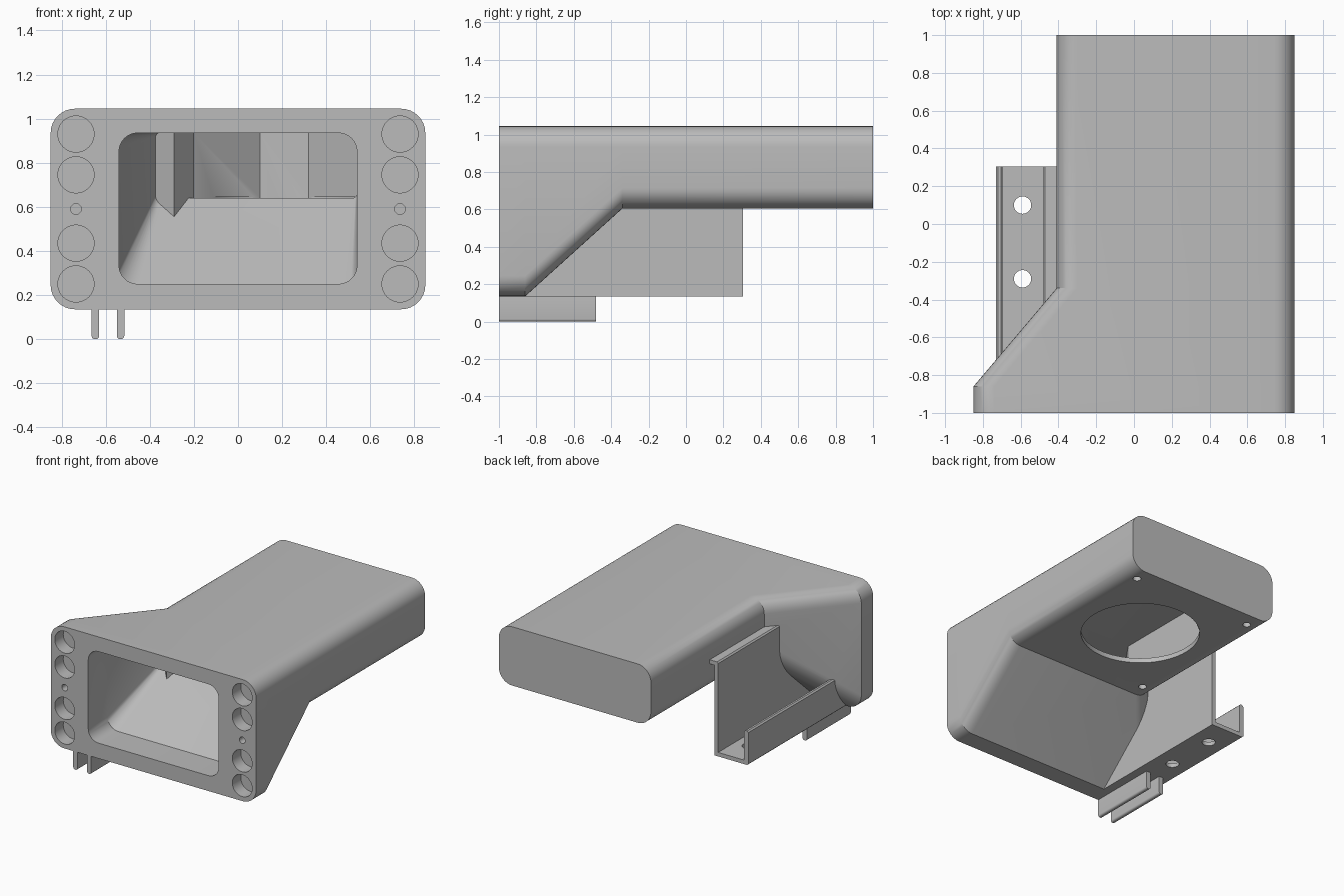
import bpy, bmesh, math

cube = bpy.data.objects.get("Cube")
if cube:
    bpy.data.objects.remove(cube, do_unlink=True)

grey = bpy.data.materials.new("plain grey")
grey.use_nodes = True
colour = (0.5, 0.5, 0.5, 1)
grey.diffuse_color = colour
grey.node_tree.nodes["Principled BSDF"].inputs["Base Color"].default_value = colour


def loft(name, rings):
    """Skin a row of equal-length closed rings and cap both ends."""
    bm = bmesh.new()
    rows = [[bm.verts.new(p) for p in ring] for ring in rings]
    for a, b in zip(rows, rows[1:]):
        for i in range(len(a)):
            j = (i + 1) % len(a)
            bm.faces.new((a[i], a[j], b[j], b[i]))
    bm.faces.new(rows[0])
    bm.faces.new(rows[-1])
    bmesh.ops.recalc_face_normals(bm, faces=bm.faces)
    mesh = bpy.data.meshes.new(name)
    bm.to_mesh(mesh)
    bm.free()
    mesh.materials.append(grey)
    ob = bpy.data.objects.new(name, mesh)
    bpy.context.collection.objects.link(ob)
    return ob


def rounded_ring(y, x0, x1, z0, z1, r, steps=8):
    ring = []
    corners = [(x1 - r, z1 - r), (x0 + r, z1 - r), (x0 + r, z0 + r), (x1 - r, z0 + r)]
    for k, (cx, cz) in enumerate(corners):
        for s in range(steps + 1):
            a = math.pi / 2 * (k + s / steps)
            ring.append((cx + r * math.cos(a), y, cz + r * math.sin(a)))
    return ring


def plan_prism(name, points, z0, z1):
    return loft(name, [[(x, y, z) for x, y in points] for z in (z0, z1)])


def along_y(name, points, y0, y1):
    return loft(name, [[(x, y, z) for x, z in points] for y in (y0, y1)])


def circle(cx, cy, r, n=48):
    return [(cx + r * math.cos(math.tau * i / n), cy + r * math.sin(math.tau * i / n))
            for i in range(n)]


def combine(target, other, operation):
    """Apply a boolean and discard the helper."""
    mod = target.modifiers.new("boolean", "BOOLEAN")
    mod.operation = operation
    mod.solver = "EXACT"
    mod.object = other
    bpy.context.view_layer.objects.active = target
    bpy.ops.object.modifier_apply(modifier=mod.name)
    bpy.data.objects.remove(other, do_unlink=True)


# Outer duct: wide front flange tapering into a flat rear housing
duct = loft("duct_housing", [
    rounded_ring(-1, -.85, .85, .135, 1.045, .11),
    rounded_ring(-.86, -.85, .85, .135, 1.045, .11),
    rounded_ring(-.34, -.41, .85, .605, 1.045, .11),
    rounded_ring(1, -.41, .85, .605, 1.045, .11)])

# Side mounting channel with a low lip and a tall hooked wall
channel = along_y("mounting_channel", [
    (-.72, .135), (-.45, .135), (-.45, .81), (-.40, .81), (-.40, .84),
    (-.47, .84), (-.48, .83), (-.48, .165), (-.695, .165), (-.695, .38),
    (-.705, .39), (-.72, .39), (-.73, .38), (-.73, .145)], -.9, .305)
for y in (.1, -.29):
    combine(channel, plan_prism("bolt_cutter", circle(-.59, y, .046, 32), 0, .3), "DIFFERENCE")
combine(duct, channel, "UNION")

# Tapering inlet, with a wedge-shaped tongue left standing in it
inlet = loft("inlet_cutter", [
    rounded_ring(-1.1, -.54, .54, .25, .935, .085),
    rounded_ring(-.77, -.54, .54, .25, .935, .085),
    rounded_ring(-.335, -.37, .54, .64, .935, .02),
    rounded_ring(-.3, -.37, .54, .64, .935, .02)])
tongue = plan_prism("tongue_cutter", [
    (-.29, -.43), (-.2, -.3), (-.2, -.2), (-.52, -.2)], .4, 1.1)
combine(inlet, tongue, "DIFFERENCE")
combine(duct, inlet, "DIFFERENCE")

# Faceted chamber behind the inlet
chamber = plan_prism("chamber_cutter", [
    (.54, -.32), (.63, -.25), (.63, .48), (.32, .735), (.1, .735),
    (-.2, .5), (-.2, -.32)], .6405, .9345)
combine(duct, chamber, "DIFFERENCE")

# Round fan opening and screw holes in the underside
combine(duct, plan_prism("fan_cutter", circle(.22, .33, .41, 64), .5, .645), "DIFFERENCE")
for x, y in ((.72, .89), (-.27, .89), (-.27, -.23)):
    combine(duct, plan_prism("screw_cutter", circle(x, y, .028, 24), .5, .72), "DIFFERENCE")

# Blind sockets on both sides of the front flange
for side in (-1, 1):
    for z, r in ((.93, .082), (.745, .082), (.59, .024), (.435, .082), (.25, .082)):
        socket = along_y("socket_cutter", circle(side * .735, z, r, 40), -1.1, -.9)
        combine(duct, socket, "DIFFERENCE")

# Two thin fins under the flange
fins = []
for name, x in (("outer_fin", -.647), ("inner_fin", -.533)):
    fins.append(loft(name, [rounded_ring(y, x - .017, x + .017, 0, .16, .014, 5)
                            for y in (-1, -.48)]))

# Smooth the curved parts and keep the edges sharp
for ob in [duct] + fins:
    bpy.ops.object.select_all(action="DESELECT")
    ob.select_set(True)
    bpy.context.view_layer.objects.active = ob
    bpy.ops.object.shade_smooth_by_angle(angle=math.radians(25))
